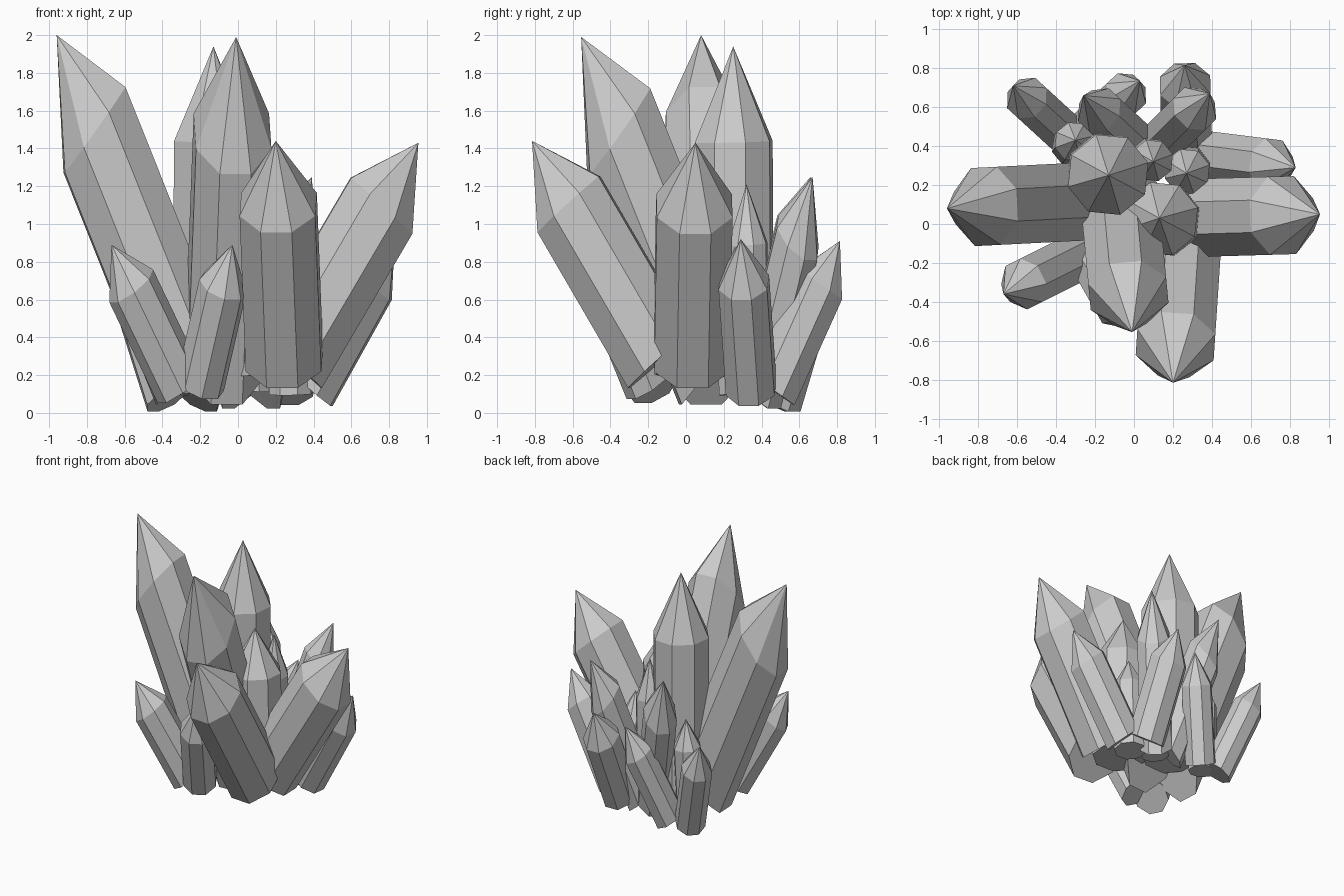
import bpy, bmesh, math
from mathutils import Vector

if "Cube" in bpy.data.objects:
    bpy.data.objects.remove(bpy.data.objects["Cube"])

SIDES = 8
SHOULDER = 0.71      # where the shaft ends and the point begins
TALL, SHORT = 1.88, 1.25   # vertical stretch of the two crystal types


def crystal(name, base, tip, radius, stretch):
    """Eight-sided pointed prism along base->tip, stretched vertically."""
    base = Vector(base)
    d = Vector(tip) - base
    d.z /= stretch
    length = d.length
    # frame: one flat side lies in the leaning direction
    w = d.normalized()
    flat = Vector((d.x, d.y, 0))
    if flat.length < 0.05:
        flat = Vector((0.1, 1, 0))
    u = (flat - w * flat.dot(w)).normalized()
    v = w.cross(u)
    bm = bmesh.new()

    def place(p):
        return base + Vector((p.x, p.y, p.z * stretch))

    def ring(h):
        out = []
        for i in range(SIDES):
            a = 2 * math.pi * (i + 0.5) / SIDES
            out.append(bm.verts.new(place(
                w * h + (u * math.cos(a) + v * math.sin(a)) * radius)))
        return out

    low, high = ring(0), ring(length * SHOULDER)
    top = bm.verts.new(place(w * length))
    bm.faces.new(low[::-1])
    for i in range(SIDES):
        j = (i + 1) % SIDES
        bm.faces.new((low[i], low[j], high[j], high[i]))
        bm.faces.new((high[i], high[j], top))
    bmesh.ops.recalc_face_normals(bm, faces=bm.faces)
    me = bpy.data.meshes.new(name)
    bm.to_mesh(me)
    bm.free()
    ob = bpy.data.objects.new(name, me)
    bpy.context.collection.objects.link(ob)


# large leaning crystals
crystal("tall_left_crystal", (-0.27, 0.115, 0.27), (-0.96, 0.08, 2.0), 0.217, TALL)
crystal("tall_front_crystal", (-0.075, 0.13, 0.27), (-0.01, -0.555, 1.99), 0.217, TALL)
crystal("right_crystal", (0.28, 0.03, 0.28), (0.955, 0.05, 1.43), 0.217, SHORT)
crystal("front_crystal", (0.245, -0.14, 0.28), (0.20, -0.815, 1.44), 0.217, SHORT)

# large upright crystals
crystal("tall_centre_crystal", (-0.14, 0.26, 0.20), (-0.13, 0.25, 1.94), 0.215, TALL)
crystal("centre_crystal", (0.165, 0.02, 0.20), (0.13, 0.03, 1.38), 0.195, SHORT)

# small leaning crystals around the foot
crystal("small_right_crystal", (0.39, 0.345, 0.13), (0.83, 0.29, 0.92), 0.14, SHORT)
crystal("small_back_right_crystal", (0.27, 0.46, 0.12), (0.26, 0.815, 0.91), 0.14, SHORT)
crystal("small_left_crystal", (-0.31, -0.18, 0.14), (-0.67, -0.36, 0.89), 0.135, SHORT)
crystal("small_front_crystal", (-0.20, -0.20, 0.15), (-0.03, -0.50, 0.89), 0.13, SHORT)
crystal("small_back_left_crystal", (-0.38, 0.49, 0.07), (-0.62, 0.71, 0.83), 0.115, SHORT)
crystal("small_back_crystal", (-0.21, 0.51, 0.07), (0.03, 0.735, 0.83), 0.115, SHORT)

# slender leaning crystals at the back
crystal("slender_back_left_crystal", (0.02, 0.40, 0.14), (-0.26, 0.66, 1.25), 0.125, TALL)
crystal("slender_back_right_crystal", (0.12, 0.40, 0.14), (0.39, 0.67, 1.25), 0.125, TALL)

# small upright crystals
crystal("small_upright_left", (-0.32, 0.40, 0.10), (-0.30, 0.43, 0.86), 0.105, SHORT)
crystal("small_upright_middle", (0.08, 0.34, 0.12), (0.10, 0.32, 1.21), 0.11, TALL)
crystal("small_upright_right", (0.28, 0.29, 0.10), (0.27, 0.26, 0.88), 0.12, SHORT)
